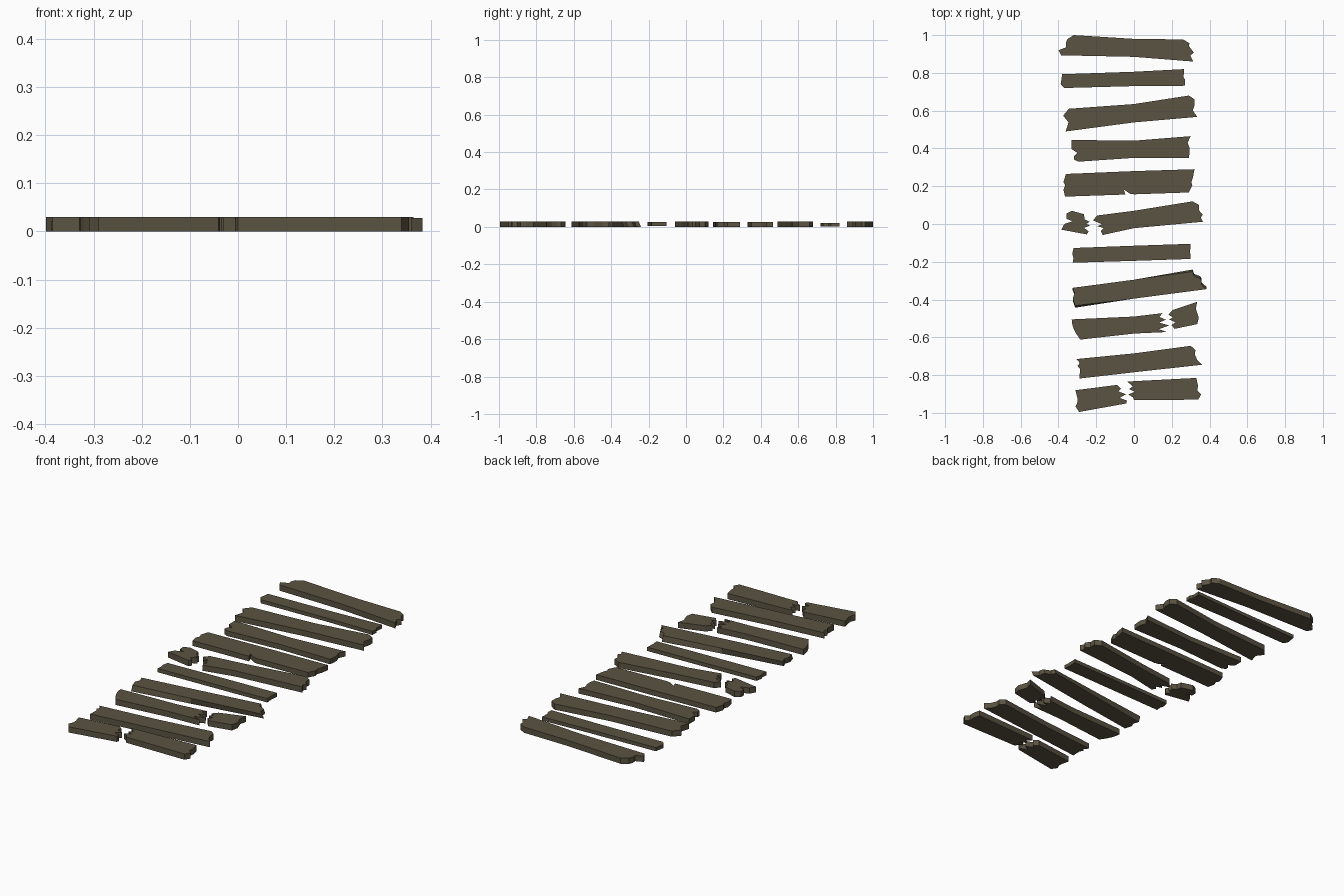
import bpy, bmesh

wood = bpy.data.materials.new("weathered brown wood")
wood.diffuse_color = (0.105, 0.088, 0.055, 1)


def end_points(end, jag):
    """Walk a plank end from its upper to lower corner; jag = (fraction, x offset)."""
    xt, yt, xb, yb = end
    steps = [(0, 0)] + jag + [(1, 0)]
    return [(xt + (xb - xt) * t + dx, yt + (yb - yt) * t) for t, dx in steps]


def plank(name, left, right, mid=None, ljag=[], rjag=[], z=(0, 0.03), shear=0, chip=[]):
    """Extruded board: ends are (x_top, y_top, x_bottom, y_bottom), mid is y at x = 0."""
    top = [(0, mid[0])] if mid else []
    low = [(0, mid[1])] if mid else []
    outline = top + end_points(right, rjag) + low + chip + end_points(left, ljag)[::-1]
    bm = bmesh.new()
    upper = [bm.verts.new((x, y, z[1])) for x, y in outline]
    lower = [bm.verts.new((x, y + shear * x, z[0])) for x, y in outline]
    bm.faces.new(upper)
    bm.faces.new(lower[::-1])
    for i in range(len(outline)):
        j = (i + 1) % len(outline)
        bm.faces.new((upper[i], lower[i], lower[j], upper[j]))
    bmesh.ops.recalc_face_normals(bm, faces=bm.faces)
    bmesh.ops.triangulate(bm, faces=[f for f in bm.faces if len(f.verts) > 4])
    mesh = bpy.data.meshes.new(name)
    bm.to_mesh(mesh)
    bm.free()
    mesh.materials.append(wood)
    bpy.context.collection.objects.link(bpy.data.objects.new(name, mesh))


# Whole planks, back to front
plank("plank_01", (-0.32, 1.0, -0.385, 0.893), (0.26, 0.977, 0.313, 0.86), (0.98, 0.885),
      [(0.2, -0.02), (0.4, -0.015), (0.6, 0), (0.75, -0.03)],
      [(0.17, 0.025), (0.3, 0.015), (0.45, 0.02), (0.6, 0.025), (0.72, 0)])
plank("plank_02", (-0.38, 0.793, -0.37, 0.72), (0.265, 0.82, 0.27, 0.732), (0.806, 0.73),
      [(0.7, -0.015), (0.85, -0.01)], [(0.5, -0.005), (0.65, 0.003)], z=(0.003, 0.022))
plank("plank_03", (-0.345, 0.61, -0.362, 0.49), (0.29, 0.68, 0.335, 0.567), (0.635, 0.538),
      [(0.3, -0.025), (0.6, 0.008), (0.78, 0.005)], [(0.18, 0.022), (0.45, 0.01), (0.7, -0.01)])
plank("plank_04", (-0.33, 0.445, -0.295, 0.33), (0.30, 0.465, 0.29, 0.35), (0.441, 0.35),
      [(0.42, -0.015), (0.6, 0.01), (0.75, -0.013), (0.9, -0.02)],
      [(0.3, -0.013), (0.55, 0), (0.8, 0.002)], z=(0, 0.027))
plank("plank_05", (-0.36, 0.265, -0.365, 0.145), (0.32, 0.29, 0.29, 0.167), (0.28, 0.157),
      [(0.35, -0.012), (0.5, -0.002), (0.7, -0.01)],
      [(0.35, 0.003), (0.55, 0), (0.7, 0.01), (0.85, 0.005)], z=(0, 0.027),
      chip=[(-0.02, 0.16), (-0.055, 0.183), (-0.045, 0.156)])
plank("plank_07", (-0.32, -0.127, -0.325, -0.205), (0.30, -0.105, 0.30, -0.185),
      (-0.115, -0.195), [(0.4, -0.005), (0.7, 0.003)], [(0.5, -0.003)], z=(0.006, 0.026))
plank("plank_08", (-0.325, -0.338, -0.312, -0.432), (0.31, -0.252, 0.383, -0.345),
      (-0.295, -0.395), [(0.3, 0.007), (0.6, -0.007)],
      [(0.25, -0.01), (0.4, 0.012), (0.55, 0.008), (0.75, -0.008)], z=(0, 0.028), shear=0.035)
plank("plank_10", (-0.305, -0.715, -0.288, -0.818), (0.30, -0.645, 0.36, -0.745),
      (-0.685, -0.785), [(0.2, 0.015), (0.35, 0), (0.5, 0.01)],
      [(0.22, 0.012), (0.45, -0.005), (0.75, -0.01)])

# Planks snapped in two, with toothed break lines
plank("plank_06_short", (-0.33, 0.07, -0.385, -0.03), (-0.265, 0.052, -0.25, -0.055), None,
      [(0.15, -0.02), (0.42, -0.005), (0.55, 0.035), (0.7, 0)],
      [(0.25, 0), (0.38, 0.025), (0.48, 0.005), (0.56, 0.025), (0.68, -0.01), (0.85, 0.012)])
plank("plank_06_long", (-0.195, 0.045, -0.165, -0.058), (0.31, 0.12, 0.365, 0.012),
      (0.07, -0.022), [(0.25, -0.03), (0.45, 0.012), (0.55, -0.015), (0.65, 0.015), (0.8, -0.005)],
      [(0.18, 0.025), (0.45, 0.01), (0.65, 0.018), (0.8, 0)])
plank("plank_09_long", (-0.33, -0.505, -0.285, -0.612), (0.15, -0.472, 0.175, -0.572),
      (-0.49, -0.58), [(0.25, -0.008), (0.45, -0.01), (0.7, -0.008)],
      [(0.2, -0.02), (0.35, 0.01), (0.5, -0.03), (0.65, 0.02), (0.85, -0.04)])
plank("plank_09_short", (0.205, -0.455, 0.215, -0.555), (0.335, -0.412, 0.335, -0.53), None,
      [(0.25, -0.025), (0.4, -0.002), (0.5, -0.025), (0.65, 0.008), (0.8, -0.015)],
      [(0.3, -0.008), (0.7, 0.008)])
plank("plank_11_left", (-0.31, -0.88, -0.29, -0.995), (-0.09, -0.852, -0.04, -0.95), None,
      [(0.35, 0.003), (0.55, 0), (0.75, -0.015)],
      [(0.2, 0.012), (0.35, -0.01), (0.5, 0.022), (0.7, -0.02), (0.85, 0.01)])
plank("plank_11_right", (-0.035, -0.835, 0.0, -0.932), (0.33, -0.815, 0.34, -0.93),
      (-0.832, -0.932), [(0.25, 0.02), (0.4, -0.005), (0.55, 0.02), (0.7, -0.02), (0.85, 0)],
      [(0.35, 0.005), (0.6, 0), (0.75, 0.018)])
